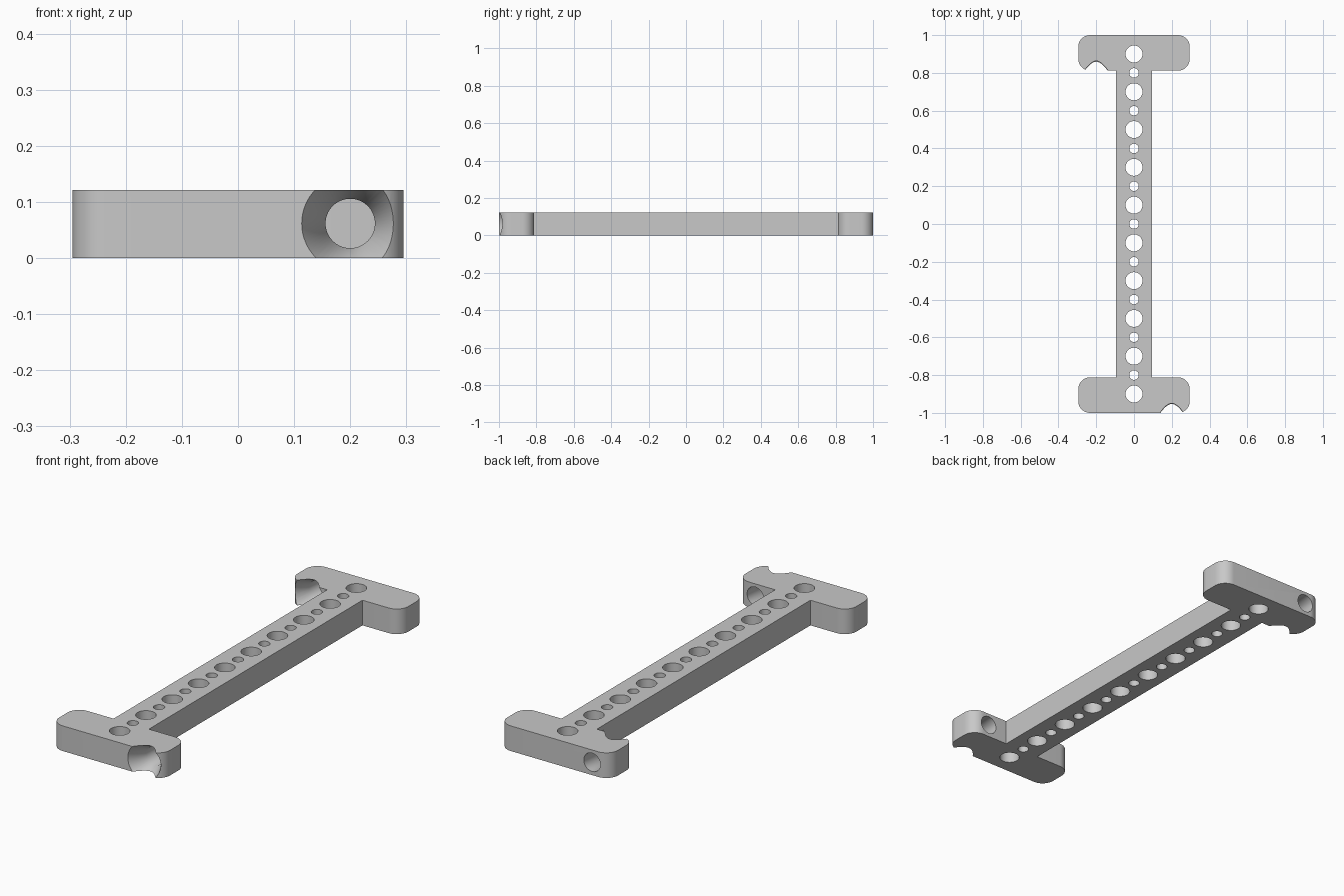
import bpy
import bmesh
from math import cos, sin, pi, radians

HEIGHT = 0.121
HALF_LENGTH = 1.0
HEAD_INNER = 0.812     # where each cross head meets the bar
HEAD_HALF = 0.295
BAR_HALF = 0.094
CORNER = 0.062
BOLT_X = 0.2

cube = bpy.data.objects.get("Cube")
if cube:
    bpy.data.objects.remove(cube, do_unlink=True)

grey = bpy.data.materials.new("plain grey")
grey.use_nodes = True
colour = (0.58, 0.58, 0.58, 1)
grey.diffuse_color = colour
grey.node_tree.nodes["Principled BSDF"].inputs["Base Color"].default_value = colour


def finish(name, bm):
    bmesh.ops.recalc_face_normals(bm, faces=bm.faces)
    mesh = bpy.data.meshes.new(name)
    bm.to_mesh(mesh)
    bm.free()
    mesh.materials.append(grey)
    ob = bpy.data.objects.new(name, mesh)
    bpy.context.collection.objects.link(ob)
    return ob


def arc(cx, cy, radius, start, sweep, steps):
    """Points along a counter-clockwise arc, both ends included."""
    angles = [start + sweep * i / steps for i in range(steps + 1)]
    return [(cx + radius * cos(a), cy + radius * sin(a)) for a in angles]


def loop_edges(bm, points):
    """Closed wire loop on the ground plane."""
    verts = [bm.verts.new((x, y, 0)) for x, y in points]
    return [bm.edges.new(pair) for pair in zip(verts, verts[1:] + verts[:1])]


def lathe(bm, profile, x, y, z, sides=64):
    """Closed solid of revolution about the y direction from (radius, distance) pairs."""
    rings = [[bm.verts.new((x + u, y + d, z + v))
              for u, v in arc(0, 0, r, 0, 2 * pi, sides)[:-1]] for r, d in profile]
    for low, high in zip(rings, rings[1:]):
        for i in range(sides):
            j = (i + 1) % sides
            bm.faces.new((low[i], low[j], high[j], high[i]))
    bm.faces.new(rings[0])
    bm.faces.new(rings[-1])


# Bar with a rounded cross head at each end: one quarter outline, mirrored
quarter = [(BAR_HALF, HEAD_INNER)]
quarter += arc(HEAD_HALF - CORNER, HEAD_INNER + CORNER, CORNER, -pi / 2, pi / 2, 12)
quarter += arc(HEAD_HALF - CORNER, HALF_LENGTH - CORNER, CORNER, 0, pi / 2, 12)
half = quarter + [(-x, y) for x, y in reversed(quarter)]
outline = half + [(-x, -y) for x, y in half]

bm = bmesh.new()
edges = loop_edges(bm, outline)

# Row of alternating large and small holes along the middle
for k in range(-9, 10):
    radius = 0.045 if k % 2 else 0.025
    edges += loop_edges(bm, arc(0, k / 10, radius, 0, 2 * pi, 48)[:-1])

# Fill the outline around the holes and raise it to full thickness
bmesh.ops.triangle_fill(bm, edges=edges, use_beauty=True, normal=(0, 0, 1))
raised = bmesh.ops.extrude_face_region(bm, geom=bm.faces[:])["geom"]
bmesh.ops.translate(bm, vec=(0, 0, HEIGHT),
                    verts=[v for v in raised if isinstance(v, bmesh.types.BMVert)])
body = finish("double_headed_bar", bm)

# Countersunk bolt hole in each head, opening towards the front
bm = bmesh.new()
bolt = [(0.113, -0.05), (0.044, 0.08), (0.044, 0.3)]
for x, y in ((BOLT_X, -HALF_LENGTH), (-BOLT_X, HEAD_INNER)):
    lathe(bm, bolt, x, y, HEIGHT / 2 + 0.001)
cutter = finish("bolt_hole_cutter", bm)
cutter.hide_render = True

# Cut the bolt holes, bake the result and drop the cutter
cut = body.modifiers.new("bolt_holes", "BOOLEAN")
cut.operation = "DIFFERENCE"
cut.solver = "EXACT"
cut.object = cutter
bpy.context.view_layer.update()
graph = bpy.context.evaluated_depsgraph_get()
result = bpy.data.meshes.new_from_object(body.evaluated_get(graph))
body.modifiers.clear()
body.data = result
bpy.data.objects.remove(cutter, do_unlink=True)

# Smooth the curved walls, keep the rims sharp
for ob in bpy.context.selected_objects:
    ob.select_set(False)
body.select_set(True)
bpy.context.view_layer.objects.active = body
bpy.ops.object.shade_smooth_by_angle(angle=radians(30))
